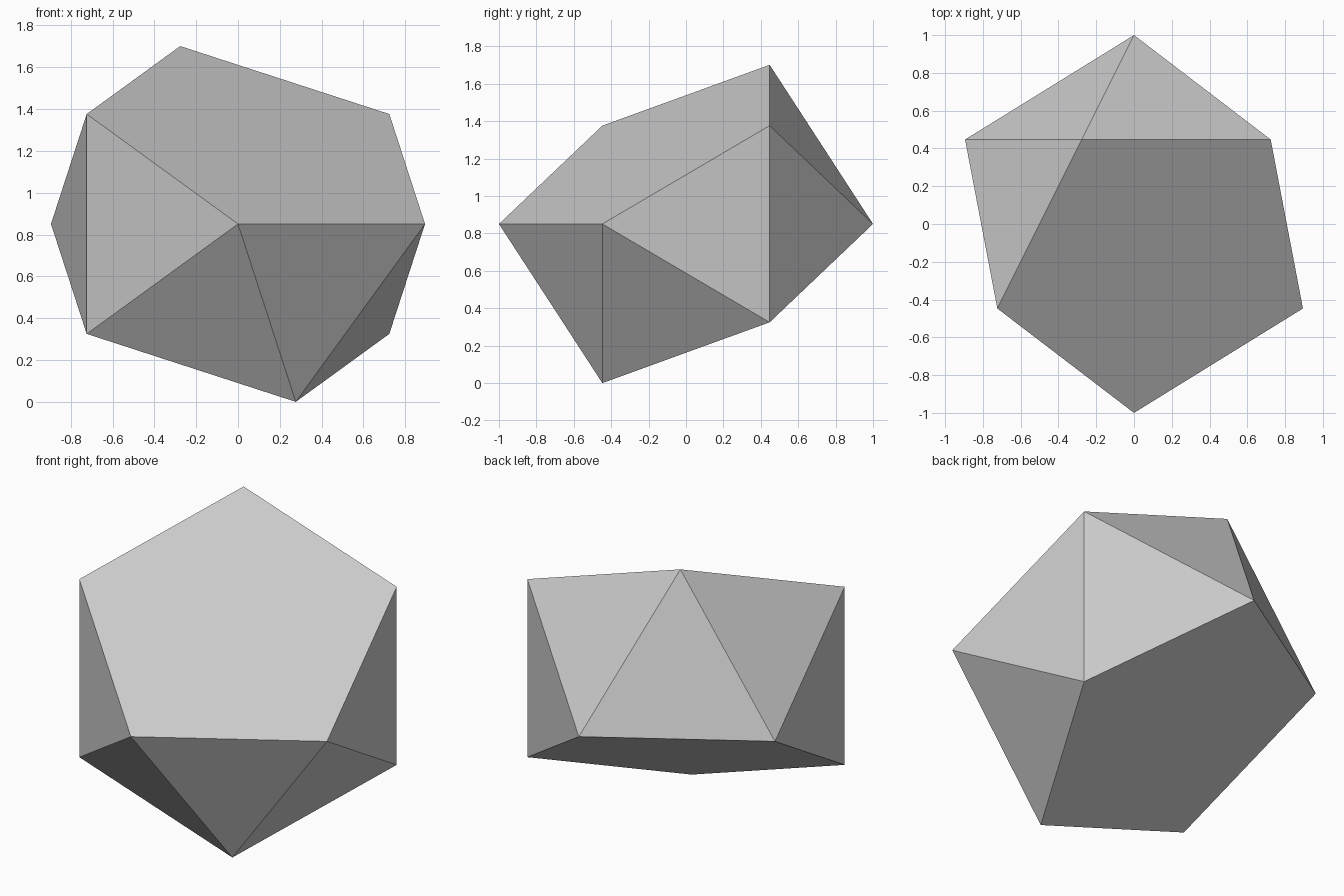
import bpy, bmesh
from math import radians
from mathutils import Matrix

if "Cube" in bpy.data.objects:
    bpy.data.objects.remove(bpy.data.objects["Cube"])

# Icosahedron lying on its side, with its poles along y
bm = bmesh.new()
bmesh.ops.create_icosphere(bm, subdivisions=1, radius=1.0)
bmesh.ops.rotate(bm, verts=bm.verts, matrix=Matrix.Rotation(radians(90), 3, 'X'))

# Cut off two opposite corners, leaving flat pentagons (a pentagonal antiprism)
caps = [v for v in bm.verts if abs(v.co.z) > 0.8 and v.co.y * v.co.z < 0]
bmesh.ops.dissolve_verts(bm, verts=caps)

# Stand on the ground
lowest = min(v.co.z for v in bm.verts)
bmesh.ops.translate(bm, verts=bm.verts, vec=(0, 0, -lowest))
bmesh.ops.recalc_face_normals(bm, faces=bm.faces)

mesh = bpy.data.meshes.new("pentagonal_antiprism")
bm.to_mesh(mesh)
bm.free()
mesh.shade_flat()
obj = bpy.data.objects.new("pentagonal_antiprism", mesh)
bpy.context.collection.objects.link(obj)
